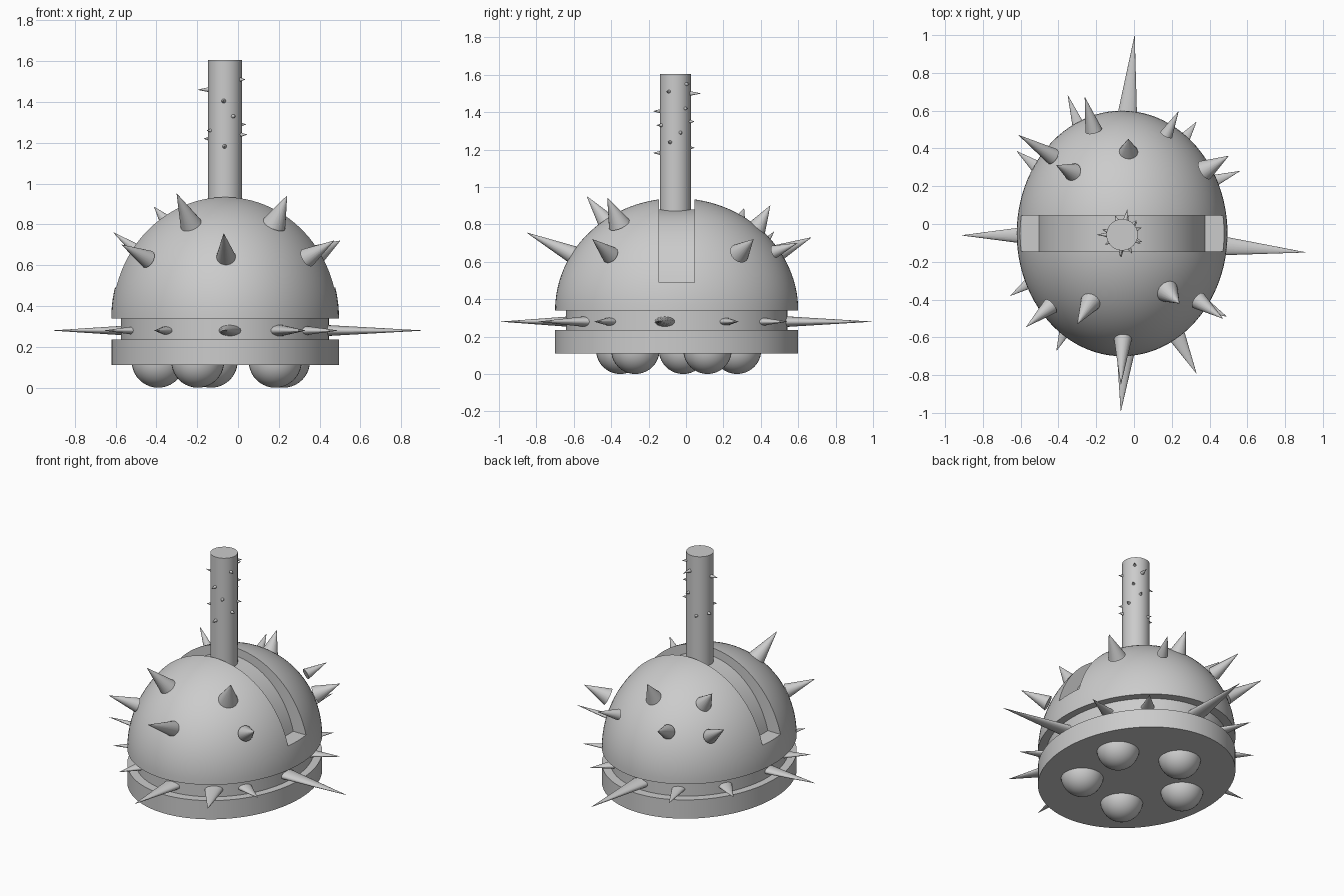
import bpy, bmesh
from math import sin, cos, pi, radians, sqrt
from mathutils import Vector, Matrix

if "Cube" in bpy.data.objects:
    bpy.data.objects.remove(bpy.data.objects["Cube"])

CX, CY, RX, RY = -0.063, -0.05, 0.558, 0.65


def finish(name, bm, angle=35):
    bmesh.ops.recalc_face_normals(bm, faces=bm.faces)
    me = bpy.data.meshes.new(name)
    bm.to_mesh(me)
    bm.free()
    ob = bpy.data.objects.new(name, me)
    bpy.context.collection.objects.link(ob)
    smooth(ob, angle)
    return ob


def smooth(ob, angle=35):
    bpy.ops.object.select_all(action='DESELECT')
    bpy.context.view_layer.objects.active = ob
    ob.select_set(True)
    bpy.ops.object.shade_smooth_by_angle(angle=radians(angle))


def lathe(name, profile, rx, ry, cx=CX, cy=CY, n=96):
    """Elliptical lathe of a (radius factor, z) profile, closed at both ends."""
    bm = bmesh.new()
    rings = []
    for r, z in profile:
        if r == 0:
            rings.append([bm.verts.new((cx, cy, z))] * n)
        else:
            rings.append([bm.verts.new((cx + rx * r * cos(2 * pi * i / n),
                                        cy + ry * r * sin(2 * pi * i / n), z)) for i in range(n)])
    for a, b in zip(rings, rings[1:]):
        for i in range(n):
            j = (i + 1) % n
            bm.faces.new(list(dict.fromkeys((a[i], a[j], b[j], b[i]))))
    for ring in (rings[0], rings[-1]):
        if ring[0] is not ring[1]:
            bm.faces.new(ring)
    return finish(name, bm)


def spikes(name, items, seg=20):
    """items: (base, tip, radius, flattening)"""
    bm = bmesh.new()
    for base, tip, r, flat in items:
        b, t = Vector(base), Vector(tip)
        d = t - b
        b -= d.normalized() * r * 0.6
        d = t - b
        m = (Matrix.Translation((b + t) / 2) @ d.to_track_quat('Z', 'Y').to_matrix().to_4x4()
             @ Matrix.Diagonal((1, flat, 1, 1)))
        bmesh.ops.create_cone(bm, cap_ends=True, segments=seg, radius1=r, radius2=0.001,
                              depth=d.length, matrix=m)
    return finish(name, bm, 50)


# Base plate and recessed ring
lathe("base_plate", [(1, 0.11), (1, 0.235)], RX, RY)
lathe("spike_ring", [(1, 0.225), (1, 0.345)], 0.51, 0.592)

# Dome with the slot over the top
dome = lathe("dome", [(cos(a), 0.34 + 0.6 * sin(a)) for a in [pi / 2 * i / 28 for i in range(28)]]
             + [(0, 0.94)], RX, RY)
arc = [pi * i / 48 for i in range(49)]
a0 = 0.281
outline = [(CX + 0.458 * cos(t), 0.34 + 0.54 * sin(t))
           for t in [a0 + (pi - 2 * a0) * i / 48 for i in range(49)]]
outline += [(CX - 0.9, outline[0][1]), (CX - 0.9, 1.2), (CX + 0.9, 1.2), (CX + 0.9, outline[0][1])]
bm = bmesh.new()
face = bm.faces.new([bm.verts.new((x, -0.145, z)) for x, z in outline])
ext = bmesh.ops.extrude_face_region(bm, geom=[face])
bmesh.ops.translate(bm, vec=(0, 0.19, 0), verts=[v for v in ext["geom"] if isinstance(v, bmesh.types.BMVert)])
cutter = finish("slot_cutter", bm)
mod = dome.modifiers.new("slot", 'BOOLEAN')
mod.operation, mod.solver, mod.object = 'DIFFERENCE', 'EXACT', cutter
bpy.context.view_layer.objects.active = dome
bpy.ops.object.modifier_apply(modifier=mod.name)
bpy.data.objects.remove(cutter)
smooth(dome)

# Ball feet
bm = bmesh.new()
for k in range(5):
    a = radians(30 + 72 * k)
    bmesh.ops.create_uvsphere(bm, u_segments=32, v_segments=20, radius=0.13,
                              matrix=Matrix.Translation((CX + 0.33 * cos(a), CY + 0.33 * sin(a), 0.13)))
finish("ball_feet", bm)

# Handle
HX, HY, HR = -0.063, -0.057, 0.083
lathe("handle", [(1, 0.82), (1, 1.605)], HR, HR, HX, HY, 48)

# Thorns on the handle: angle, height, length
thorns = [(180, 1.46, .055), (78, 1.5, .06), (-25, 1.51, .03), (45, 1.55, .03), (-95, 1.405, .04),
          (-62, 1.33, .035), (-150, 1.26, .025), (165, 1.22, .03), (-20, 1.24, .035), (-92, 1.182, .04),
          (70, 1.35, .03), (40, 1.42, .025), (20, 1.29, .03), (110, 1.21, .03)]
items = []
for deg, z, ln in thorns:
    d = Vector((cos(radians(deg)), sin(radians(deg)), 0))
    p = Vector((HX, HY, z)) + d * (HR - 0.005)
    items.append((p, p + d * ln, 0.014, 1))
spikes("handle_thorns", items, 12)

# Spikes on the ring: base xy, tip xy, radius
ring = [((-.04, -.63), (-.07, -.99), .06), ((-.04, .53), (.003, .995), .062),
        ((-.53, -.06), (-.91, -.06), .055), ((.40, -.11), (.907, -.15), .062),
        ((-.35, -.53), (-.41, -.67), .048), ((-.52, -.29), (-.655, -.38), .045),
        ((.21, -.56), (.33, -.79), .06), ((.34, -.41), (.49, -.49), .05),
        ((.40, .22), (.56, .28), .042), ((.25, .43), (.33, .54), .045),
        ((-.50, .29), (-.62, .385), .045), ((-.28, .48), (-.35, .68), .045)]
spikes("ring_spikes", [((*b, .28), (*t, .28), r, .5) for b, t, r in ring])

# Spikes on the dome: base, tip, radius
dome_spikes = [((-.06, -.63, .65), (-.07, -.85, .755), .048), ((-.24, -.43, .82), (-.30, -.53, .95), .055),
               ((.19, -.37, .83), (.24, -.42, .94), .06), ((.36, -.42, .65), (.47, -.50, .72), .048),
               ((-.46, -.45, .64), (-.57, -.545, .70), .045), ((.40, .30, .66), (.50, .36, .72), .055),
               ((-.03, .39, .80), (-.03, .45, .90), .055), ((-.34, .28, .80), (-.41, .31, .885), .05),
               ((-.45, .37, .64), (-.61, .47, .76), .045), ((-.22, .52, .66), (-.26, .67, .73), .045),
               ((.18, .49, .66), (.235, .595, .70), .035)]
spikes("dome_spikes", [(b, t, r, 1) for b, t, r in dome_spikes])
